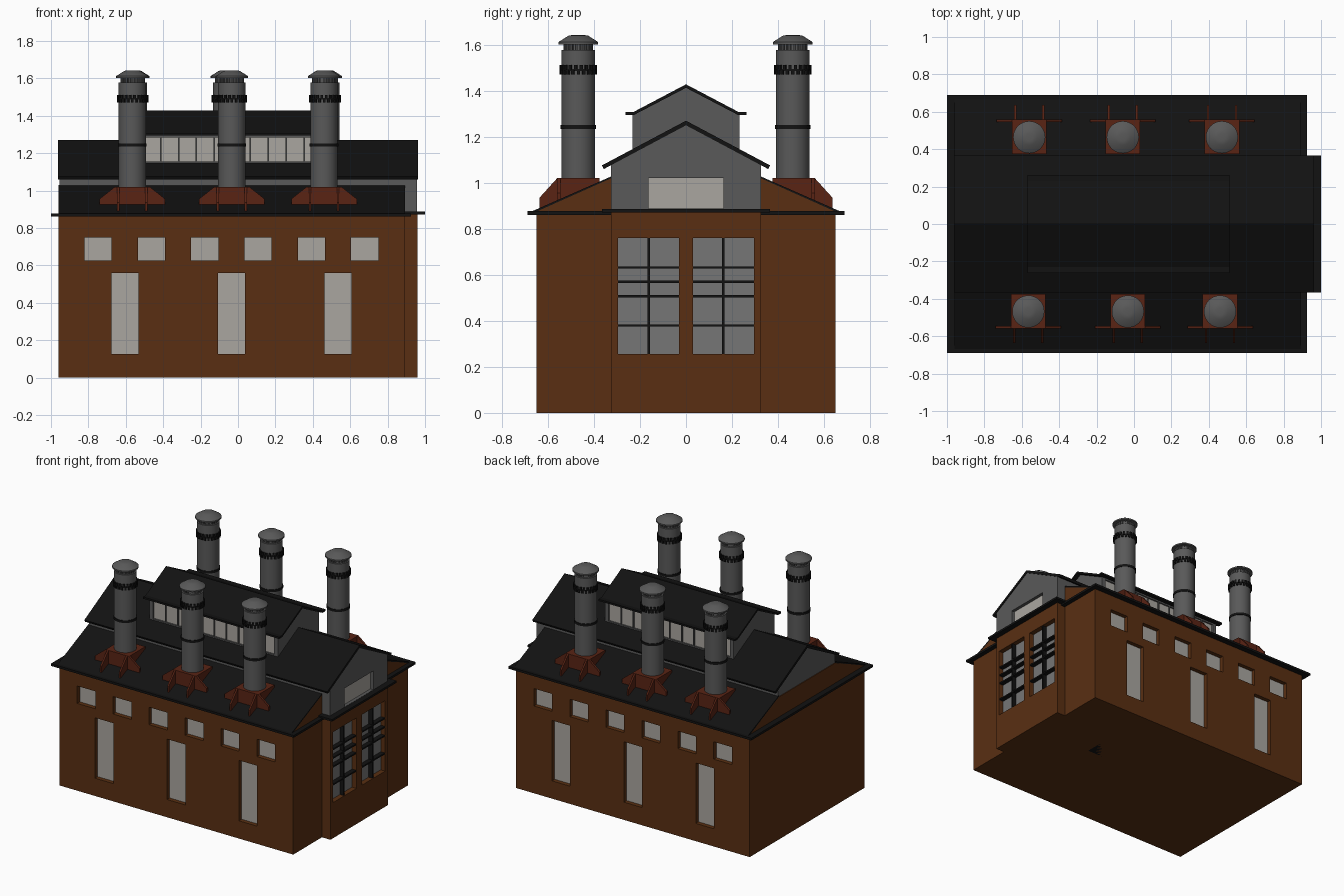
import bpy, bmesh, math
from mathutils import Matrix

if "Cube" in bpy.data.objects:
    bpy.data.objects.remove(bpy.data.objects["Cube"])

def mat(name, rgb):
    m = bpy.data.materials.new(name)
    m.diffuse_color = (*rgb, 1)
    m.use_nodes = True
    m.node_tree.nodes["Principled BSDF"].inputs["Base Color"].default_value = m.diffuse_color
    return m

BRICK = mat("brick", (0.10, 0.028, 0.006))
RUST = mat("rust", (0.10, 0.017, 0.007))
BLACK = mat("black", (0.006, 0.006, 0.006))
STONE = mat("stone", (0.10, 0.10, 0.10))
PANE = mat("pane", (0.40, 0.38, 0.35))
GLASS = mat("glass", (0.18, 0.18, 0.18))

def finish(name, bm, material, smooth=False):
    bmesh.ops.recalc_face_normals(bm, faces=bm.faces)
    me = bpy.data.meshes.new(name)
    bm.to_mesh(me)
    bm.free()
    ob = bpy.data.objects.new(name, me)
    bpy.context.collection.objects.link(ob)
    if material:
        me.materials.append(material)
    if smooth:
        bpy.ops.object.select_all(action='DESELECT')
        ob.select_set(True)
        bpy.context.view_layer.objects.active = ob
        bpy.ops.object.shade_smooth_by_angle(angle=math.radians(35))
    return ob

def add_box(bm, x, y, z):
    size = [b - a for a, b in (x, y, z)]
    mid = [(a + b) / 2 for a, b in (x, y, z)]
    bmesh.ops.create_cube(bm, size=1, matrix=Matrix.Translation(mid) @ Matrix.Diagonal((*size, 1)))

def boxes(name, items, material):
    bm = bmesh.new()
    for b in items:
        add_box(bm, *b)
    return finish(name, bm, material)

def add_prism(bm, pts, axis, a, b):
    # profile is (y, z) along x, or (x, z) along y
    vs = [bm.verts.new((a, p, q) if axis == 'x' else (p, a, q)) for p, q in pts]
    f = bm.faces.new(vs)
    ext = bmesh.ops.extrude_face_region(bm, geom=[f])["geom"]
    d = (b - a, 0, 0) if axis == 'x' else (0, b - a, 0)
    bmesh.ops.translate(bm, vec=d, verts=[v for v in ext if isinstance(v, bmesh.types.BMVert)])

def prism(name, pts, a, b, material):
    bm = bmesh.new()
    add_prism(bm, pts, 'x', a, b)
    return finish(name, bm, material)

def mirrored(half):
    return half + [(-y, z) for y, z in reversed(half) if y > 1e-6]

def cut(ob, items):
    c = boxes("cutter", items, None)
    c.hide_render = True
    m = ob.modifiers.new("recess", 'BOOLEAN')
    m.operation, m.solver, m.object = 'DIFFERENCE', 'EXACT', c
    bpy.context.view_layer.objects.active = ob
    bpy.ops.object.modifier_apply(modifier=m.name)
    bpy.data.objects.remove(c)

# main hall with recessed windows on both long sides
hall = prism("main_hall", mirrored([(0.325, 1.02), (0.65, 0.875), (0.65, 0)])[::-1], -0.96, 0.893, BRICK)
openings = [(-0.7475 + 0.285 * i, 0.625, 0.75) for i in range(6)]
openings += [(-0.605 + 0.57 * i, 0.127, 0.56) for i in range(3)]
holes, panes = [], []
for s in (-1, 1):
    for x, z0, z1 in openings:
        xr = (x - 0.0725, x + 0.0725)
        holes.append((xr, sorted((s * 0.615, s * 0.70)), (z0, z1)))
        panes.append((xr, sorted((s * 0.605, s * 0.62)), (z0, z1)))
cut(hall, holes)
boxes("side_window_panes", panes, PANE)
boxes("floor_hatch", [((0.33, 0.46), (0.06, 0.18), (0, 0.005))], BLACK)

# entrance bay with two large barred windows
bay = boxes("front_bay", [((0.85, 0.96), (-0.325, 0.325), (0, 0.88))], BRICK)
spans = [(-0.295, -0.03), (0.03, 0.295)]
cut(bay, [((0.92, 1.0), s, (0.255, 0.76)) for s in spans])
boxes("bay_window_glass", [((0.91, 0.925), s, (0.255, 0.76)) for s in spans], GLASS)
bars = []
for a, b in spans:
    m = (a + b) / 2
    bars.append(((0.925, 0.955), (m - 0.005, m + 0.005), (0.255, 0.76)))
    bars += [((0.925, 0.957), (a, b), (z - 0.005, z + 0.005)) for z in (0.38, 0.507, 0.57, 0.632)]
boxes("bay_window_bars", bars, BLACK)

# eave plates and sloped lower roofs
boxes("eave_plates", [((-1.0, 0.925), (-0.69, 0.69), (0.861, 0.877)),
                      ((0.88, 1.0), (-0.365, 0.365), (0.872, 0.887))], BLACK)
bm = bmesh.new()
for s in (-1, 1):
    add_prism(bm, [(s * y, z) for y, z in ((0.67, 0.865), (0.67, 0.876), (0.32, 1.03), (0.32, 1.019))],
              'x', -0.96, 0.893)
finish("lower_roof", bm, BLACK)

# upper storey with gable roof
upper = prism("upper_storey", mirrored([(0, 1.258), (0.325, 1.078), (0.325, 0.88)]), -0.955, 0.958, STONE)
cut(upper, [((0.93, 1.0), (-0.163, 0.163), (0.888, 1.022))])
boxes("gable_window_pane", [((0.92, 0.935), (-0.163, 0.163), (0.888, 1.022))], PANE)
prism("upper_roof", [(0, 1.27), (0.365, 1.076), (0.357, 1.06), (0, 1.25), (-0.357, 1.06), (-0.365, 1.076)],
      -0.962, 0.963, BLACK)

# roof monitor with a window strip each side
monitor = prism("roof_monitor", mirrored([(0, 1.418), (0.233, 1.297), (0.233, 1.08)]), -0.54, 0.48, STONE)
strip, panes, mullions = [], [], []
for s in (-1, 1):
    strip.append(((-0.51, 0.45), sorted((s * 0.22, s * 0.3)), (1.155, 1.283)))
    panes.append(((-0.51, 0.45), sorted((s * 0.21, s * 0.222)), (1.155, 1.283)))
    for i in range(1, 10):
        x = -0.51 + 0.096 * i
        mullions.append(((x - 0.004, x + 0.004), sorted((s * 0.215, s * 0.231)), (1.155, 1.283)))
cut(monitor, strip)
boxes("monitor_panes", panes, PANE)
boxes("monitor_mullions", mullions, STONE)
prism("monitor_roof", [(0, 1.428), (0.23, 1.307), (0.262, 1.307), (0.262, 1.294), (0.228, 1.294), (0, 1.413),
                       (-0.228, 1.294), (-0.262, 1.294), (-0.262, 1.307), (-0.23, 1.307)], -0.57, 0.51, BLACK)

# chimneys
def lathe(name, profile, x, y, material, n=32):
    bm = bmesh.new()
    rings = [[bm.verts.new((x + r * math.cos(2 * math.pi * i / n), y + r * math.sin(2 * math.pi * i / n), z))
              for i in range(n)] for r, z in profile]
    for lo, hi in zip(rings, rings[1:]):
        for i in range(n):
            j = (i + 1) % n
            bm.faces.new((lo[i], lo[j], hi[j], hi[i]))
    bm.faces.new(rings[0][::-1])
    bm.faces.new(rings[-1])
    return finish(name, bm, material, True)

def teeth(name, x, y, radius, rows, count, width, material):
    bm = bmesh.new()
    for k, (z0, z1) in enumerate(rows):
        for i in range(count):
            start = len(bm.verts)
            add_box(bm, (radius - 0.012, radius), (-width / 2, width / 2), (z0, z1))
            bm.verts.ensure_lookup_table()
            rot = Matrix.Rotation(2 * math.pi * (i + 0.5 * k) / count, 4, 'Z')
            bmesh.ops.transform(bm, matrix=Matrix.Translation((x, y, 0)) @ rot, verts=bm.verts[start:])
    finish(name, bm, material)

def chimney(x, y):
    s = 1 if y > 0 else -1
    # rusty base block with splayed fins
    bm = bmesh.new()
    add_box(bm, (x - 0.093, x + 0.093), sorted((s * 0.375, s * 0.56)), (0.90, 1.02))
    fin = [(0.093, 1.02), (0.175, 0.955), (0.175, 0.915), (0.093, 0.915)]
    add_prism(bm, [(x + a, z) for a, z in mirrored(fin)], 'y', s * 0.545, s * 0.56)
    for fx in (-0.075, 0.075):
        add_prism(bm, [(s * a, z) for a, z in ((0.5, 1.02), (0.56, 1.02), (0.637, 0.935), (0.637, 0.88), (0.5, 0.88))],
                  'x', x + fx - 0.006, x + fx + 0.006)
    finish("chimney_base", bm, RUST)
    lathe("chimney_stack", [(0.073, 1.0), (0.073, 1.577), (0.056, 1.577), (0.056, 1.602), (0.086, 1.602),
                            (0.086, 1.612), (0.042, 1.64), (0.02, 1.643)], x, y, STONE)
    lathe("chimney_band", [(0.07, 1.235), (0.077, 1.235), (0.077, 1.252), (0.07, 1.252)], x, y, BLACK)
    lathe("chimney_collar", [(0.07, 1.487), (0.078, 1.487), (0.078, 1.495), (0.07, 1.495)], x, y, BLACK)
    teeth("chimney_collar_teeth", x, y, 0.081, [(1.47, 1.492), (1.49, 1.512)], 20, 0.0135, BLACK)
    teeth("chimney_vent_teeth", x, y, 0.064, [(1.577, 1.602)], 24, 0.009, STONE)

for x in (-0.565, -0.033, 0.46):
    chimney(x, -0.468)
for x in (-0.56, -0.06, 0.47):
    chimney(x, 0.464)
